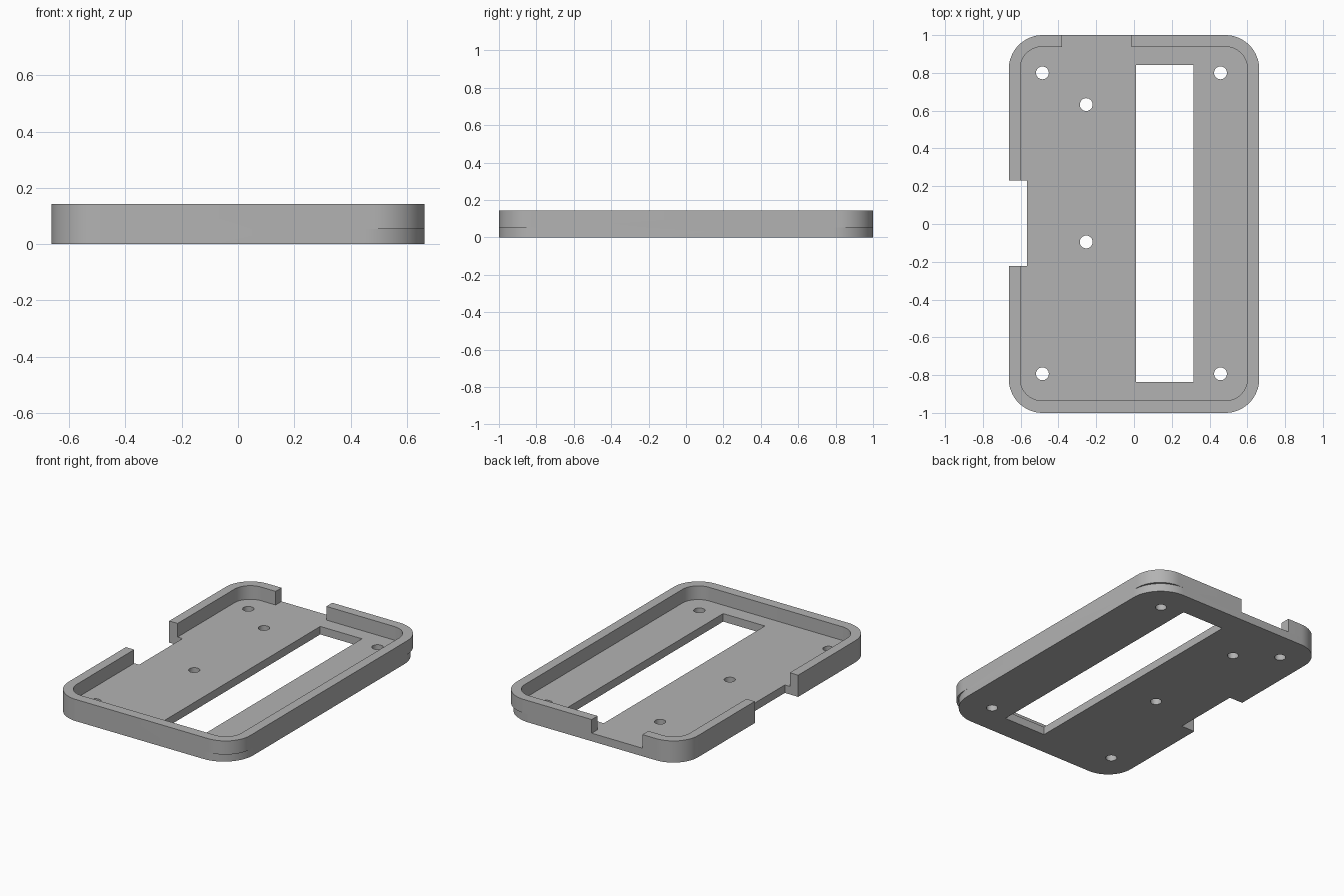
import bpy, bmesh, math

cube = bpy.data.objects.get("Cube")
if cube:
    bpy.data.objects.remove(cube, do_unlink=True)

HALF_X, HALF_Y, HEIGHT, FLOOR = 0.663, 1.0, 0.143, 0.053

grey = bpy.data.materials.new("plain_grey")
grey.use_nodes = True
grey.diffuse_color = (0.45, 0.45, 0.45, 1)
grey.node_tree.nodes["Principled BSDF"].inputs["Base Color"].default_value = grey.diffuse_color


def prism(name, outline, z0, z1):
    """Extrude a closed counter-clockwise outline from z0 to z1."""
    bm = bmesh.new()
    face = bm.faces.new([bm.verts.new((x, y, z0)) for x, y in outline])
    top = bmesh.ops.extrude_face_region(bm, geom=[face])["geom"]
    bmesh.ops.translate(bm, vec=(0, 0, z1 - z0),
                        verts=[v for v in top if isinstance(v, bmesh.types.BMVert)])
    bmesh.ops.recalc_face_normals(bm, faces=bm.faces)
    mesh = bpy.data.meshes.new(name)
    bm.to_mesh(mesh)
    bm.free()
    mesh.materials.append(grey)
    obj = bpy.data.objects.new(name, mesh)
    bpy.context.collection.objects.link(obj)
    return obj


def rounded(x0, x1, y0, y1, r_left, r_right, steps=16):
    """Rounded rectangle with separate corner radii at each end in x."""
    pts = []
    corners = ((x1, y1, r_right, -1, -1), (x0, y1, r_left, 1, -1),
               (x0, y0, r_left, 1, 1), (x1, y0, r_right, -1, 1))
    for quarter, (x, y, r, sx, sy) in enumerate(corners):
        for i in range(steps + 1):
            a = (quarter + i / steps) * math.pi / 2
            pts.append((x + sx * r + r * math.cos(a), y + sy * r + r * math.sin(a)))
    return pts


def box(name, x0, x1, y0, y1, z0, z1):
    return prism(name, [(x0, y0), (x1, y0), (x1, y1), (x0, y1)], z0, z1)


def combine(obj, other, operation):
    mod = obj.modifiers.new(operation, 'BOOLEAN')
    mod.operation, mod.solver, mod.object = operation, 'EXACT', other
    bpy.context.view_layer.objects.active = obj
    bpy.ops.object.modifier_apply(modifier=mod.name)
    bpy.data.objects.remove(other, do_unlink=True)


# Raised rim, opened at the back
rim = prism("rim", rounded(-HALF_X, HALF_X, -HALF_Y, HALF_Y, 0.18, 0.18), FLOOR, HEIGHT)
combine(rim, prism("rim_hollow", rounded(-0.602, 0.6, -0.935, 0.938, 0.115, 0.115),
                   -0.1, 0.3), 'DIFFERENCE')
combine(rim, box("back_opening", -0.382, -0.012, 0.8, 1.1, -0.1, 0.3), 'DIFFERENCE')

# Floor plate, with slightly rounder corners on one side
tray = prism("tray", rounded(-HALF_X, HALF_X, -HALF_Y, HALF_Y, 0.18, 0.215), 0, FLOOR)
combine(tray, rim, 'UNION')

# Long slot and side notch
combine(tray, box("long_slot", 0.01, 0.315, -0.837, 0.843, -0.1, 0.3), 'DIFFERENCE')
combine(tray, box("side_notch", -0.8, -0.566, -0.222, 0.23, -0.1, 0.3), 'DIFFERENCE')

# Screw holes: four at the corners, two in the floor
holes = [(x, y) for x in (-0.485, 0.458) for y in (-0.793, 0.8)]
holes += [(-0.253, 0.632), (-0.253, -0.095)]
for x, y in holes:
    circle = [(x + 0.034 * math.cos(k * math.pi / 16), y + 0.034 * math.sin(k * math.pi / 16))
              for k in range(32)]
    combine(tray, prism("screw_hole", circle, -0.1, 0.3), 'DIFFERENCE')

# Smooth the curved walls and keep the edges sharp
bpy.ops.object.select_all(action='DESELECT')
tray.select_set(True)
bpy.context.view_layer.objects.active = tray
bpy.ops.object.shade_smooth_by_angle(angle=math.radians(30))
